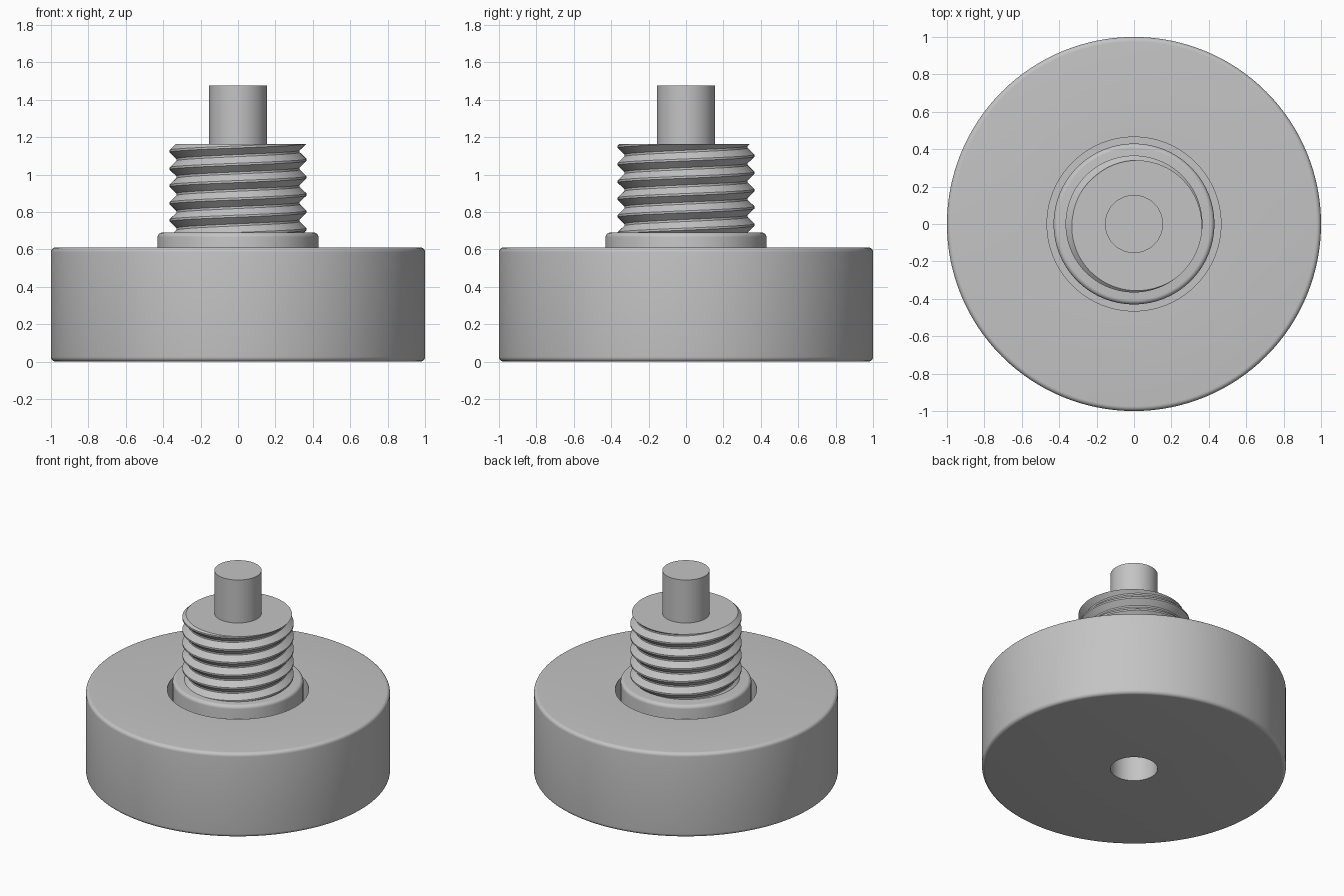
import bpy, bmesh, math

cube = bpy.data.objects.get("Cube")
if cube:
    bpy.data.objects.remove(cube, do_unlink=True)

steel = bpy.data.materials.new("satin grey steel")
steel.use_nodes = True
grey = (0.55, 0.55, 0.55, 1)
steel.diffuse_color = grey
steel.node_tree.nodes["Principled BSDF"].inputs["Base Color"].default_value = grey


def finish(name, bm, angle=35):
    bmesh.ops.recalc_face_normals(bm, faces=bm.faces[:])
    mesh = bpy.data.meshes.new(name)
    bm.to_mesh(mesh)
    bm.free()
    mesh.materials.append(steel)
    obj = bpy.data.objects.new(name, mesh)
    bpy.context.collection.objects.link(obj)
    bpy.ops.object.select_all(action="DESELECT")
    bpy.context.view_layer.objects.active = obj
    obj.select_set(True)
    bpy.ops.object.shade_smooth_by_angle(angle=math.radians(angle))
    return obj


def lathe(name, profile, steps=128):
    """Spin an (r, z) profile around the z axis."""
    bm = bmesh.new()
    verts = [bm.verts.new((r, 0, z)) for r, z in profile]
    edges = [bm.edges.new(pair) for pair in zip(verts, verts[1:])]
    bmesh.ops.spin(bm, geom=verts + edges, axis=(0, 0, 1), cent=(0, 0, 0),
                   angle=math.tau, steps=steps, use_duplicate=False)
    bmesh.ops.remove_doubles(bm, verts=bm.verts[:], dist=1e-4)
    return finish(name, bm)


def fillet(r, z, radius, start, steps=6):
    """Quarter arc around (r, z), turning towards the z axis from below."""
    angles = [math.radians(start + 90 * i / steps) for i in range(steps + 1)]
    return [(r + radius * math.cos(a), z + radius * math.sin(a)) for a in angles]


# Round foot with a drilled underside and a counterbored top
R, H, B = 1.0, 0.61, 0.025
HOLE, POCKET, FLOOR = 0.155, 0.465, 0.3
lathe("foot_disc",
      [(HOLE, FLOOR), (HOLE, 0)] + fillet(R - B, B, B, -90)
      + fillet(R - B, H - B, B, 0)
      + [(POCKET, H), (POCKET, FLOOR), (HOLE, FLOOR)])

# Collar seated in the counterbore
lathe("collar", [(0, FLOOR), (0.43, FLOOR)] + fillet(0.405, 0.665, 0.025, 0) + [(0, 0.69)])

# Plain pin on top
lathe("pin", [(0, 1.15), (0.155, 1.15), (0.155, 1.475), (0, 1.475)], 64)


# Right-handed screw thread, wound long and trimmed flat at both ends
def thread(name, bottom, top, root, crest, pitch, phase, n=96):
    bm = bmesh.new()
    turns = int((top - bottom) / pitch) + 5
    # radius and height offset across one pitch: crest flat, then root flat
    section = [(crest, -0.06), (crest, 0.06), (root, 0.44), (root, 0.56)]
    rails = []
    for radius, offset in section:
        rail = []
        for k in range(turns * n):
            a = math.tau * k / n + phase
            z = top + pitch * (k / n + offset - turns + 2)
            rail.append(bm.verts.new((radius * math.cos(a), radius * math.sin(a), z)))
        rails.append(rail)
    rails.append(rails[0][n:])
    for low, high in zip(rails, rails[1:]):
        for k in range(min(len(low), len(high)) - 1):
            bm.faces.new((low[k], low[k + 1], high[k + 1], high[k]))
    for z, side in ((top, 1), (bottom, -1)):
        cut = bmesh.ops.bisect_plane(
            bm, geom=bm.verts[:] + bm.edges[:] + bm.faces[:], dist=1e-6,
            plane_co=(0, 0, z), plane_no=(0, 0, side), clear_outer=True)
        rim = [e for e in cut["geom_cut"] if isinstance(e, bmesh.types.BMEdge)]
        bmesh.ops.edgeloop_fill(bm, edges=rim)
    return finish(name, bm, 30)


thread("threaded_stud", 0.68, 1.163, 0.33, 0.366, 0.0925, math.radians(-30))
